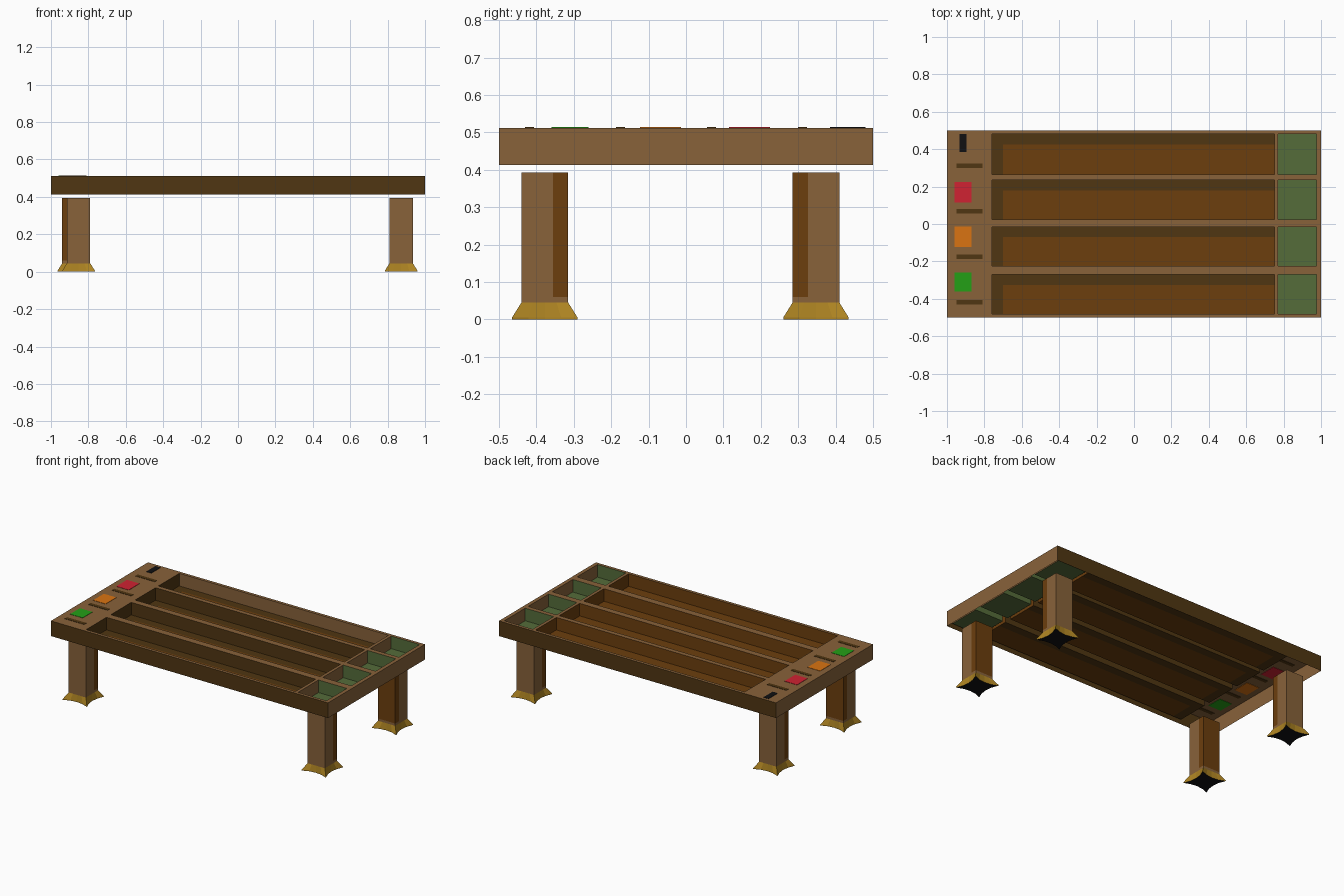
import bpy, bmesh

if "Cube" in bpy.data.objects:
    bpy.data.objects.remove(bpy.data.objects["Cube"])

def mat(name, rgb):
    lin = [((c / 255 + 0.055) / 1.055) ** 2.4 if c > 10 else c / 255 / 12.92 for c in rgb]
    m = bpy.data.materials.new(name)
    m.diffuse_color = (*lin, 1)
    m.use_nodes = True
    m.node_tree.nodes["Principled BSDF"].inputs["Base Color"].default_value = m.diffuse_color
    return m

MATS = [mat("light_brown", (136, 98, 58)), mat("dark_brown", (80, 54, 18)),
        mat("orange_brown", (108, 62, 13)), mat("felt_green", (85, 108, 58)),
        mat("gold", (174, 132, 34)), mat("black", (16, 16, 18)),
        mat("red", (208, 34, 50)), mat("orange", (218, 116, 18)),
        mat("bright_green", (36, 160, 22))]
LIGHT, DARK, RUST, FELT, GOLD, BLACK, RED, ORANGE, GREEN = range(9)

def finish(bm, name):
    bmesh.ops.remove_doubles(bm, verts=bm.verts, dist=1e-5)
    me = bpy.data.meshes.new(name)
    bm.to_mesh(me)
    bm.free()
    for m in MATS:
        me.materials.append(m)
    ob = bpy.data.objects.new(name, me)
    bpy.context.collection.objects.link(ob)
    return ob

def face(bm, pts, m):
    f = bm.faces.new([bm.verts.new(p) for p in pts])
    f.material_index = m

def flat(bm, x0, x1, y0, y1, z, m):
    face(bm, [(x0, y0, z), (x1, y0, z), (x1, y1, z), (x0, y1, z)], m)

def wall(bm, a, b, z0, z1, m):
    face(bm, [(*a, z0), (*b, z0), (*b, z1), (*a, z1)], m)

def box(bm, x0, x1, y0, y1, z0, z1, m):
    flat(bm, x0, x1, y0, y1, z1, m)
    face(bm, [(x0, y1, z0), (x1, y1, z0), (x1, y0, z0), (x0, y0, z0)], m)
    c = [(x0, y0), (x1, y0), (x1, y1), (x0, y1)]
    for i in range(4):
        wall(bm, c[i], c[(i + 1) % 4], z0, z1, m)

TOP, RIM, FLOOR = 0.512, 0.413, 0.43
LANES = [(0.265, 0.48), (0.025, 0.235), (-0.225, -0.015), (-0.48, -0.27)]

# Table frame: open-bottomed shell with holes over the pits
bm = bmesh.new()
xs = [-1, -0.76, 0.75, 0.77, 0.975, 1]
ys = sorted([-0.5, 0.5] + [v for lane in LANES for v in lane])
for i in range(5):
    for j in range(len(ys) - 1):
        if not (i in (1, 3) and j % 2 == 1):
            flat(bm, xs[i], xs[i + 1], ys[j], ys[j + 1], TOP, LIGHT)
corners = [(-1, -0.5), (1, -0.5), (1, 0.5), (-1, 0.5)]
for i in range(4):
    wall(bm, corners[i], corners[(i + 1) % 4], RIM, TOP, LIGHT if i % 2 else DARK)
finish(bm, "table_frame")

def pit_walls(bm, x0, x1, y0, y1, south, east, north, west):
    c = [(x0, y0), (x0, y1), (x1, y1), (x1, y0)]
    for i, m in enumerate((west, north, east, south)):
        wall(bm, c[i], c[(i + 1) % 4], FLOOR, TOP, m)

# Long lanes with a darker border on two floor edges, and felt trays
for n, (y0, y1) in enumerate(LANES):
    bm = bmesh.new()
    pit_walls(bm, -0.76, 0.75, y0, y1, RUST, RUST, DARK if n else LIGHT, DARK)
    flat(bm, -0.70, 0.75, y0, y1 - 0.055, FLOOR, RUST)
    flat(bm, -0.76, -0.70, y0, y1 - 0.055, FLOOR, DARK)
    flat(bm, -0.76, 0.75, y1 - 0.055, y1, FLOOR, DARK)
    finish(bm, f"lane_{n + 1}")
    bm = bmesh.new()
    pit_walls(bm, 0.77, 0.975, y0, y1, FELT, LIGHT, FELT, LIGHT)
    flat(bm, 0.77, 0.975, y0, y1, FLOOR, FELT)
    finish(bm, f"felt_tray_{n + 1}")

# Coloured lane markers, each with a dark bar beside it
for n, (yc, w, h, m) in enumerate([(0.433, 0.036, 0.095, BLACK), (0.17, 0.09, 0.11, RED),
                                   (-0.068, 0.09, 0.11, ORANGE), (-0.31, 0.09, 0.10, GREEN)]):
    bm = bmesh.new()
    box(bm, -0.914 - w / 2, -0.914 + w / 2, yc - h / 2, yc + h / 2, TOP - 0.002, TOP + 0.002, m)
    finish(bm, f"lane_marker_{n + 1}")
    yb = 0.311 - 0.243 * n
    bm = bmesh.new()
    box(bm, -0.95, -0.81, yb - 0.012, yb + 0.012, TOP - 0.002, TOP + 0.002, DARK)
    finish(bm, f"marker_bar_{n + 1}")

# Legs with a worn inner strip, on flared star-shaped feet
H, B = 0.0625, 0.0875
for name, cx, cy in [("front_left", -0.8525, -0.3775), ("back_left", -0.8775, 0.3475),
                     ("front_right", 0.8725, -0.3775), ("back_right", 0.8725, 0.3475)]:
    s = 1 if cy < 0 else -1                       # direction of the inner side
    bm = bmesh.new()
    flat(bm, cx - H, cx + H, cy - H, cy + H, 0.393, LIGHT)
    for sx in (-1, 1):
        x, yo, ym, yi = cx + sx * H, cy - s * H, cy + s * 0.022, cy + s * H
        wall(bm, (x, yo), (x, ym), 0.04, 0.393, LIGHT)
        wall(bm, (x, ym), (x, yi), 0.04, 0.06, LIGHT)
        wall(bm, (x, ym), (x, yi), 0.06, 0.393, RUST)
    wall(bm, (cx - H, cy - s * H), (cx + H, cy - s * H), 0.04, 0.393, LIGHT)
    wall(bm, (cx - H, cy + s * H), (cx + H, cy + s * H), 0.04, 0.06, LIGHT)
    wall(bm, (cx - H, cy + s * H), (cx + H, cy + s * H), 0.06, 0.393, RUST)
    bmesh.ops.remove_doubles(bm, verts=bm.verts, dist=1e-5)
    bmesh.ops.recalc_face_normals(bm, faces=bm.faces)
    finish(bm, name + "_leg")

    bm = bmesh.new()
    top, bot = [], []
    for k in range(4):
        for t in (-1, -0.5, 0, 0.5):
            out = 0.065 + (B - 0.065) * t * t     # concave foot edge
            for ring, u, v in ((top, H * t, -H), (bot, B * t, -out)):
                for _ in range(k):
                    u, v = -v, u
                ring.append((cx + u, cy + v))
    for i in range(16):
        j = (i + 1) % 16
        face(bm, [(*bot[i], 0), (*bot[j], 0), (*bot[j], 0.005), (*bot[i], 0.005)], GOLD)
        face(bm, [(*bot[i], 0.005), (*bot[j], 0.005), (*top[j], 0.045), (*top[i], 0.045)], GOLD)
        face(bm, [(*bot[j], 0), (*bot[i], 0), (cx, cy, 0)], BLACK)
    finish(bm, name + "_foot")
